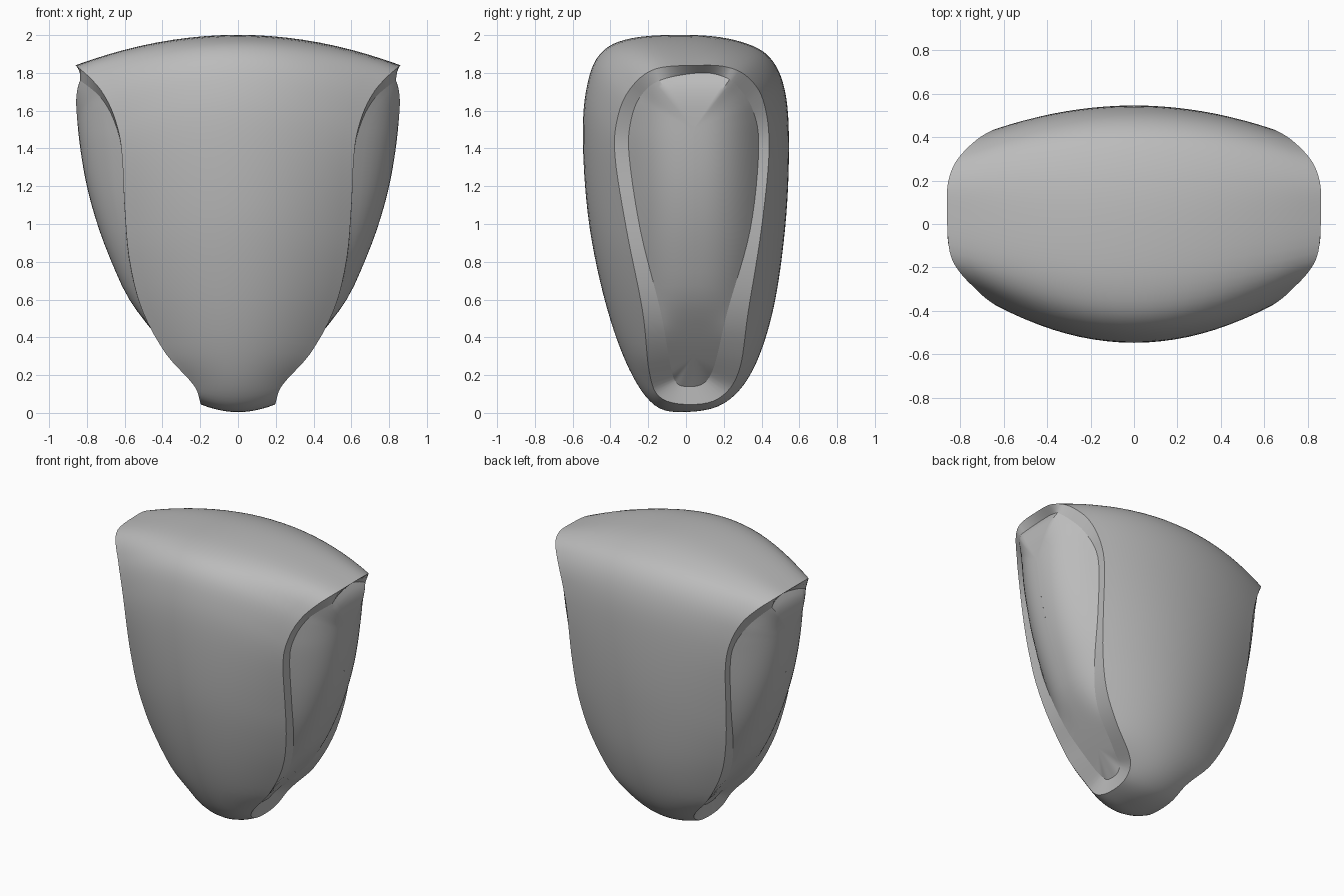
import bpy
import bmesh
import math
from mathutils import Vector

cube = bpy.data.objects.get("Cube")
if cube:
    bpy.data.objects.remove(cube)

grey = bpy.data.materials.new("plain_grey")
grey.use_nodes = True
grey_value = (0.5, 0.5, 0.5, 1)
grey.diffuse_color = grey_value
grey.node_tree.nodes["Principled BSDF"].inputs["Base Color"].default_value = grey_value

# Matching (y, z) outlines, from the top, down the front and up the back:
# the shell's middle, its side rim, and the inside edge of its lip
MIDDLE = [(.05, 2), (-.28, 1.985), (-.455, 1.9), (-.53, 1.7), (-.545, 1.4), (-.51, .98),
          (-.42, .56), (-.3, .23), (-.165, .04), (0, .005), (.2, .05), (.35, .22),
          (.46, .54), (.525, .98), (.545, 1.4), (.525, 1.7), (.445, 1.88), (.29, 1.965)]
RIM = [(.07, 1.84), (-.165, 1.82), (-.3, 1.71), (-.365, 1.55), (-.375, 1.35), (-.315, .97),
       (-.23, .54), (-.195, .22), (-.14, .085), (0, .045), (.17, .075), (.28, .22),
       (.33, .54), (.4, .98), (.44, 1.4), (.41, 1.65), (.33, 1.775), (.22, 1.83)]
LIP = [(.07, 1.8), (-.14, 1.76), (-.245, 1.67), (-.295, 1.53), (-.3, 1.35), (-.24, .96),
       (-.135, .54), (-.08, .24), (-.05, .16), (0, .14), (.09, .155), (.15, .25),
       (.22, .54), (.34, .97), (.385, 1.4), (.355, 1.6), (.28, 1.72), (.2, 1.78)]

# Half widths by height, as (z, x): the shell's rim and the core's bulge
RIM_WIDTH = [(.04, .195), (.14, .23), (.31, .38), (.55, .51), (.81, .575), (1.08, .6),
             (1.42, .62), (1.58, .66), (1.7, .72), (1.78, .79), (1.84, .86)]
CORE_WIDTH = [(.14, .2), (.2, .25), (.4, .425), (.6, .575), (.8, .67), (1, .745), (1.2, .8),
              (1.4, .835), (1.6, .855), (1.68, .855), (1.75, .84), (1.8, .81)]


def closed_curve(points, steps=6):
    """Smooth closed curve through the points."""
    pts = [Vector(p) for p in points]
    n = len(pts)
    curve = []
    for i in range(n):
        a, b, c, d = (pts[(i + k) % n] for k in (-1, 0, 1, 2))
        for s in range(steps):
            t = s / steps
            curve.append(b + t / 2 * (c - a + t * (2 * a - 5 * b + 4 * c - d
                                                   + t * (3 * (b - c) + d - a))))
    return curve


def width_at(table, z):
    """Smooth lookup of a half width at a height."""
    last = len(table) - 1
    z = min(max(z, table[0][0]), table[last][0])
    i = next(k for k in range(last) if z <= table[k + 1][0])

    def slope(k):
        lo, hi = table[max(k - 1, 0)], table[min(k + 1, last)]
        return (hi[1] - lo[1]) / (hi[0] - lo[0])

    (za, xa), (zb, xb) = table[i], table[i + 1]
    h = zb - za
    t = (z - za) / h
    ease = t * t * (3 - 2 * t)
    return (xa + (xb - xa) * ease + h * t * (1 - t) ** 2 * slope(i)
            - h * t * t * (1 - t) * slope(i + 1))


def loft(name, rings):
    """Skin a row of closed rings, with faces turned outward."""
    bm = bmesh.new()
    rows = [[bm.verts.new(p) for p in ring] for ring in rings]
    n = len(rows[0])
    for a, b in zip(rows, rows[1:]):
        for i in range(n):
            j = (i + 1) % n
            bm.faces.new((a[i], a[j], b[j], b[i]))
    bmesh.ops.remove_doubles(bm, verts=bm.verts, dist=0.0005)
    bmesh.ops.recalc_face_normals(bm, faces=bm.faces)
    bm.normal_update()
    centre = Vector((0, 0, 1))
    facing = sum(f.normal.dot(f.calc_center_median() - centre) * f.calc_area() for f in bm.faces)
    if facing < 0:
        bmesh.ops.reverse_faces(bm, faces=bm.faces)
    mesh = bpy.data.meshes.new(name)
    bm.to_mesh(mesh)
    bm.free()
    mesh.materials.append(grey)
    obj = bpy.data.objects.new(name, mesh)
    bpy.context.collection.objects.link(obj)
    bpy.ops.object.select_all(action="DESELECT")
    obj.select_set(True)
    bpy.context.view_layer.objects.active = obj
    bpy.ops.object.shade_smooth_by_angle(angle=math.radians(35))
    return obj


middle, rim, lip = (closed_curve(c) for c in (MIDDLE, RIM, LIP))
rim_x = [width_at(RIM_WIDTH, p.y) for p in rim]
lip_x = [min(x, width_at(CORE_WIDTH, p.y)) for x, p in zip(rim_x, lip)]


def shell_ring(t):
    flat = [m.lerp(r, t * t) for m, r in zip(middle, rim)]
    return [(t * x, p.x, p.y) for x, p in zip(rim_x, flat)]


def lip_ring(side):
    return [(side * x, p.x, p.y) for x, p in zip(lip_x, lip)]


def core_ring(side, s):
    """Ring shrinking from the lip to an upright centre line."""
    ring = []
    for x, p in zip(lip_x, lip):
        spine = Vector((.04, min(max(p.y, .3), 1.5)))
        q = spine.lerp(p, s)
        drop = width_at(CORE_WIDTH, p.y) - x
        ring.append((side * (width_at(CORE_WIDTH, q.y) - drop * s ** 2.5), q.x, q.y))
    return ring


# Wrapped shell with a lip turned in around each side opening
steps = 10
shell_rings = [shell_ring(k / steps) for k in range(-steps, steps + 1)]
loft("shell", [lip_ring(-1)] + shell_rings + [lip_ring(1)])

# Bulging core showing through each opening
for name, side in (("left_core", 1), ("right_core", -1)):
    loft(name, [core_ring(side, 1 - k / steps) for k in range(steps + 1)])
